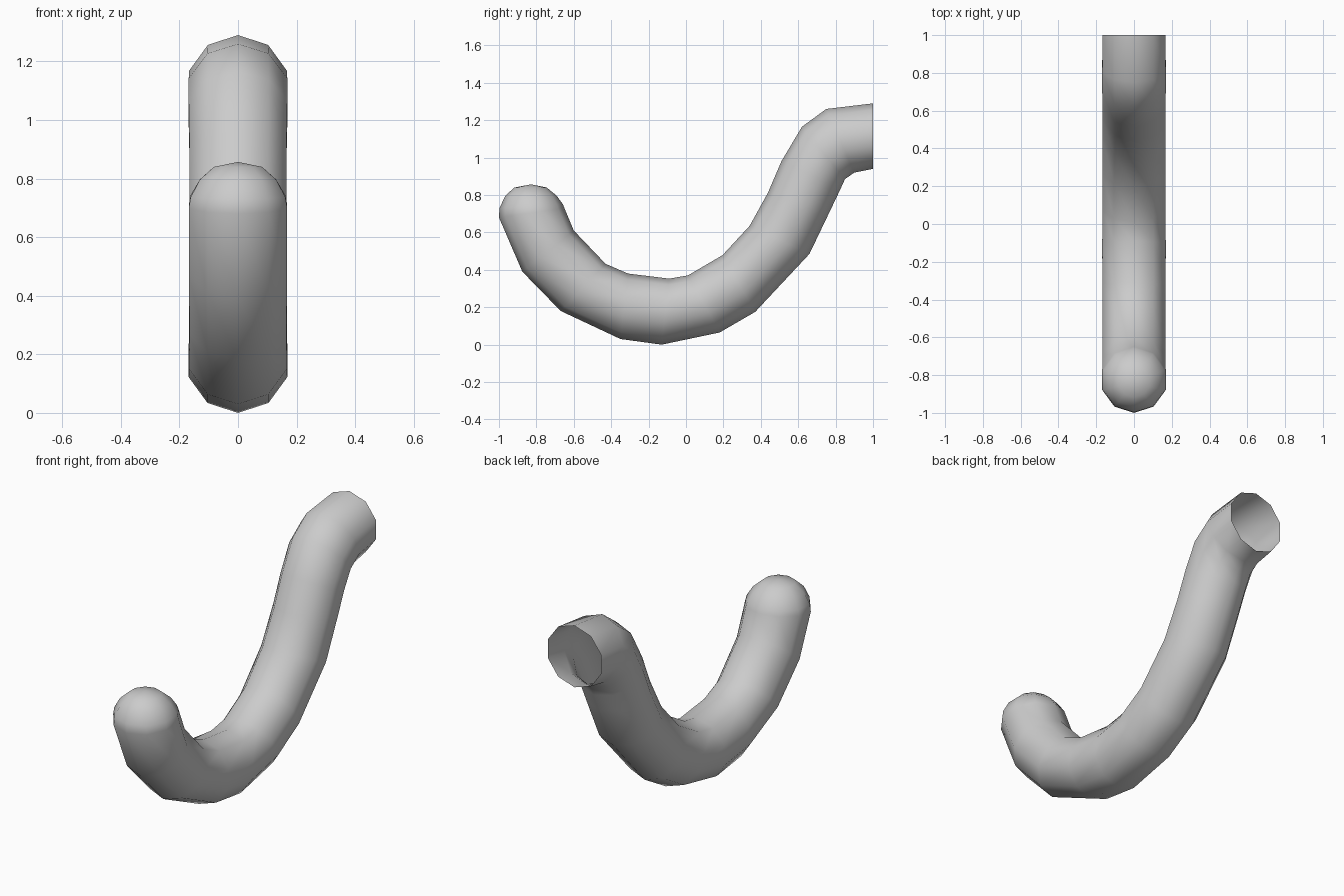
import bpy, bmesh, math
from mathutils import Vector

if "Cube" in bpy.data.objects:
    bpy.data.objects.remove(bpy.data.objects["Cube"])

SIDES = 10
RADIUS = 0.177

# Side profile: each ring's upper/inner and lower/outer points as (y, z)
RINGS = [
    ((1.00, 1.29), (1.00, 0.94)),
    ((0.75, 1.26), (0.90, 0.92)),
    ((0.62, 1.165), (0.85, 0.885)),
    ((0.51, 0.98), (0.825, 0.83)),
    ((0.437, 0.81), (0.775, 0.725)),
    ((0.34, 0.635), (0.66, 0.485)),
    ((0.195, 0.478), (0.37, 0.175)),
    ((0.01, 0.37), (0.18, 0.065)),
    ((-0.09, 0.353), (-0.13, 0.0)),
    ((-0.31, 0.38), (-0.35, 0.03)),
    ((-0.43, 0.432), (-0.67, 0.18)),
    ((-0.60, 0.61), (-0.875, 0.39)),
    ((-0.65, 0.73), (-1.00, 0.68)),
    # rounded tip
    ((-0.658, 0.75), (-0.997, 0.73)),
    ((-0.692, 0.797), (-0.967, 0.795)),
    ((-0.745, 0.84), (-0.918, 0.84)),
]

bm = bmesh.new()


def add_ring(upper, lower):
    a, b = Vector((0, *upper)), Vector((0, *lower))
    centre, half = (a + b) / 2, (a - b) / 2
    width = min(RADIUS, half.length)
    ring = []
    for i in range(SIDES):
        t = 2 * math.pi * i / SIDES
        side = Vector((width * math.sin(t), 0, 0))
        ring.append(bm.verts.new(centre + half * math.cos(t) + side))
    return ring


# Tube wall, left open at the back end
rings = [add_ring(u, l) for u, l in RINGS]
for r, s in zip(rings, rings[1:]):
    for i in range(SIDES):
        j = (i + 1) % SIDES
        bm.faces.new((r[i], r[j], s[j], s[i]))

# Pole of the rounded tip
pole = bm.verts.new((0, -0.828, 0.857))
for i in range(SIDES):
    bm.faces.new((rings[-1][i], rings[-1][(i + 1) % SIDES], pole))

bmesh.ops.recalc_face_normals(bm, faces=bm.faces)
# Make sure the tip faces outward (up)
bm.normal_update()
if pole.link_faces[0].normal.z < 0:
    bmesh.ops.reverse_faces(bm, faces=bm.faces)
for f in bm.faces:
    f.smooth = True

mesh = bpy.data.meshes.new("curved_tube")
bm.to_mesh(mesh)
bm.free()
tube = bpy.data.objects.new("curved_tube", mesh)
bpy.context.collection.objects.link(tube)
